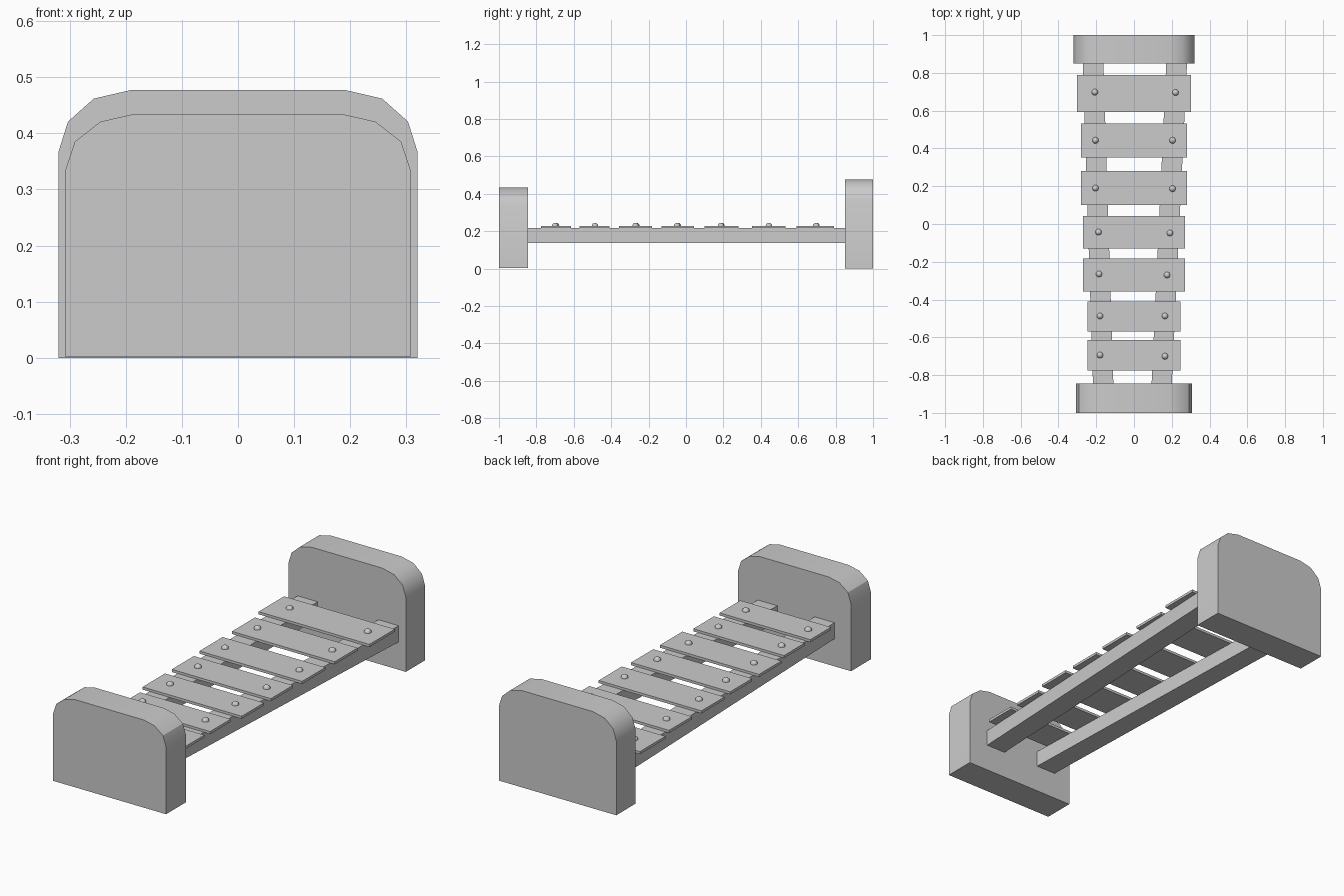
import bpy, bmesh

if "Cube" in bpy.data.objects:
    bpy.data.objects.remove(bpy.data.objects["Cube"])

def finish(name, bm):
    bmesh.ops.recalc_face_normals(bm, faces=bm.faces)
    mesh = bpy.data.meshes.new(name)
    bm.to_mesh(mesh)
    bm.free()
    ob = bpy.data.objects.new(name, mesh)
    bpy.context.collection.objects.link(ob)
    return ob

def smooth(ob, angle):
    bpy.ops.object.select_all(action='DESELECT')
    ob.select_set(True)
    bpy.context.view_layer.objects.active = ob
    bpy.ops.object.shade_smooth_by_angle(angle=angle)

def prism(name, outline, offset):
    """Extrude a flat outline of 3D points along offset."""
    bm = bmesh.new()
    face = bm.faces.new([bm.verts.new(p) for p in outline])
    ext = bmesh.ops.extrude_face_region(bm, geom=[face], use_keep_orig=True)
    moved = [g for g in ext['geom'] if isinstance(g, bmesh.types.BMVert)]
    bmesh.ops.translate(bm, verts=moved, vec=offset)
    return finish(name, bm)

def end_board(name, half, y0, y1):
    outline = half + [(-x, z) for x, z in reversed(half)]
    ob = prism(name, [(x, y0, z) for x, z in outline], (0, y1 - y0, 0))
    smooth(ob, 0.56)

# Headboard and footboard with rounded upper corners
end_board("headboard", [(0.32, 0), (0.32, 0.367), (0.303, 0.421),
                        (0.257, 0.462), (0.192, 0.477)], 0.85, 1.0)
end_board("footboard", [(0.308, 0.002), (0.308, 0.333), (0.291, 0.385),
                        (0.245, 0.421), (0.187, 0.434)], -1.0, -0.845)

# Side rails, spreading towards the headboard: (x range at foot, x range at head)
RAIL_Z, RAIL_TOP = 0.137, 0.217
for name, (f0, f1), (h0, h1) in (("left_rail", (-0.217, -0.109), (-0.271, -0.162)),
                                 ("right_rail", (0.093, 0.2), (0.171, 0.281))):
    prism(name, [(f0, -0.85, RAIL_Z), (f1, -0.85, RAIL_Z),
                 (h1, 0.855, RAIL_Z), (h0, 0.855, RAIL_Z)],
          (0, 0, RAIL_TOP - RAIL_Z))

# Slats with two bolts each: half width, y range, bolt positions left and right
SLATS = [
    (0.302, 0.592, 0.79, (-0.207, 0.698), (0.22, 0.696)),
    (0.28, 0.353, 0.532, (-0.204, 0.443), (0.204, 0.443)),
    (0.28, 0.10, 0.28, (-0.204, 0.19), (0.204, 0.187)),
    (0.27, -0.13, 0.042, (-0.188, -0.043), (0.19, -0.048)),
    (0.27, -0.357, -0.183, (-0.185, -0.265), (0.175, -0.27)),
    (0.247, -0.57, -0.41, (-0.18, -0.487), (0.164, -0.487)),
    (0.247, -0.776, -0.615, (-0.18, -0.694), (0.164, -0.70)),
]
for i, (w, y0, y1, *bolts) in enumerate(SLATS, 1):
    prism(f"slat_{i}", [(-w, y0, 0.216), (w, y0, 0.216),
                        (w, y1, 0.216), (-w, y1, 0.216)], (0, 0, 0.013))
    for side, (bx, by) in zip(("left", "right"), bolts):
        bm = bmesh.new()
        bmesh.ops.create_uvsphere(bm, u_segments=16, v_segments=8, radius=0.017)
        bmesh.ops.translate(bm, verts=bm.verts, vec=(bx, by, 0.228))
        smooth(finish(f"{side}_bolt_{i}", bm), 0.8)
